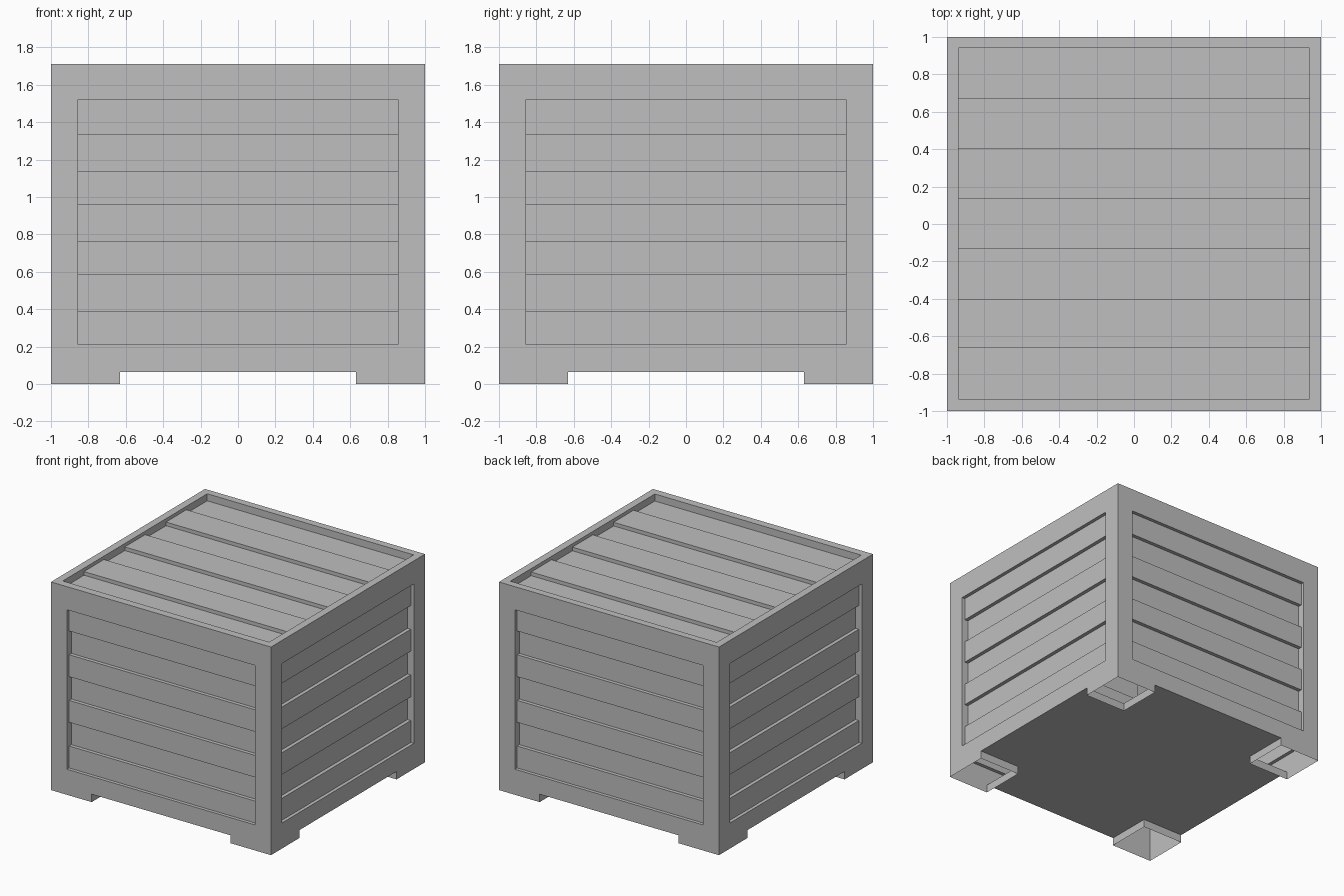
import bpy
import bmesh
from math import pi
from mathutils import Matrix

cube = bpy.data.objects.get("Cube")
if cube:
    bpy.data.objects.remove(cube, do_unlink=True)

HEIGHT = 1.71
CLEAR = 0.065      # gap under the body between the feet
FOOT = 0.63        # inner edge of each foot
SHALLOW, DEEP = 0.028, 0.058

grey = bpy.data.materials.new("crate_grey")
grey.use_nodes = True
colour = (0.52, 0.52, 0.52, 1)
grey.diffuse_color = colour
grey.node_tree.nodes["Principled BSDF"].inputs["Base Color"].default_value = colour


def quad(bm, *points):
    bm.faces.new([bm.verts.new(p) for p in points])


def rect(bm, u0, u1, v0, v1):
    quad(bm, (u0, v0, 0), (u1, v0, 0), (u1, v1, 0), (u0, v1, 0))


def finish(name, bm, matrix):
    bmesh.ops.remove_doubles(bm, verts=bm.verts, dist=1e-4)
    bm.transform(matrix)
    mesh = bpy.data.meshes.new(name)
    bm.to_mesh(mesh)
    bm.free()
    mesh.materials.append(grey)
    obj = bpy.data.objects.new(name, mesh)
    bpy.context.collection.objects.link(obj)


def frame(name, half, bottom, top, low, high, matrix, feet=False):
    """Flat border around a rectangular recess."""
    bm = bmesh.new()
    rect(bm, -1, 1, bottom, low)
    rect(bm, -1, 1, high, top)
    rect(bm, -1, -half, low, high)
    rect(bm, half, 1, low, high)
    if feet:
        rect(bm, -1, -FOOT, 0, bottom)
        rect(bm, FOOT, 1, 0, bottom)
    finish(name, bm, matrix)


def planks(name, half, edges, depths, matrix):
    """Recessed boards of alternating depth, with their steps and end walls."""
    bm = bmesh.new()
    profile = [(edges[0], 0)]
    for low, high, depth in zip(edges, edges[1:], depths):
        profile += [(low, -depth), (high, -depth)]
        quad(bm, (-half, low, 0), (-half, low, -depth),
             (-half, high, -depth), (-half, high, 0))
        quad(bm, (half, low, 0), (half, high, 0),
             (half, high, -depth), (half, low, -depth))
    profile.append((edges[-1], 0))
    for (v0, n0), (v1, n1) in zip(profile, profile[1:]):
        quad(bm, (-half, v0, n0), (half, v0, n0), (half, v1, n1), (-half, v1, n1))
    finish(name, bm, matrix)


# Four side walls
side_edges = [0.21, 0.39, 0.585, 0.765, 0.96, 1.14, 1.335, 1.52]
side_depths = [SHALLOW, DEEP] * 3 + [SHALLOW]
stand = Matrix.Translation((0, -1, 0)) @ Matrix.Rotation(pi / 2, 4, "X")
for i, side in enumerate(("front", "left", "back", "right")):
    turn = Matrix.Rotation(i * pi / 2, 4, "Z")
    frame(side + "_frame", 0.855, CLEAR, HEIGHT, side_edges[0], side_edges[-1],
          turn @ stand, feet=True)
    planks(side + "_planks", 0.855, side_edges, side_depths, turn @ stand)

    # Inner walls of the hollow foot at this corner
    bm = bmesh.new()
    quad(bm, (FOOT, -FOOT, 0), (FOOT, -1, 0), (FOOT, -1, CLEAR), (FOOT, -FOOT, CLEAR))
    quad(bm, (1, -FOOT, 0), (FOOT, -FOOT, 0), (FOOT, -FOOT, CLEAR), (1, -FOOT, CLEAR))
    finish(side + "_foot_inner_walls", bm, turn)

# Lid
lid_edges = [-0.935, -0.66, -0.40, -0.13, 0.135, 0.405, 0.67, 0.94]
lid_depths = [DEEP, SHALLOW] * 3 + [DEEP]
lift = Matrix.Translation((0, 0, HEIGHT))
frame("lid_frame", 0.938, -1, 1, lid_edges[0], lid_edges[-1], lift)
planks("lid_planks", 0.938, lid_edges, lid_depths, lift)

# Cross-shaped floor between the feet, facing down
bm = bmesh.new()
rect(bm, -FOOT, FOOT, -1, -FOOT)
rect(bm, -FOOT, FOOT, FOOT, 1)
rect(bm, -FOOT, FOOT, -FOOT, FOOT)
rect(bm, -1, -FOOT, -FOOT, FOOT)
rect(bm, FOOT, 1, -FOOT, FOOT)
bmesh.ops.reverse_faces(bm, faces=bm.faces)
finish("floor", bm, Matrix.Translation((0, 0, CLEAR)))
